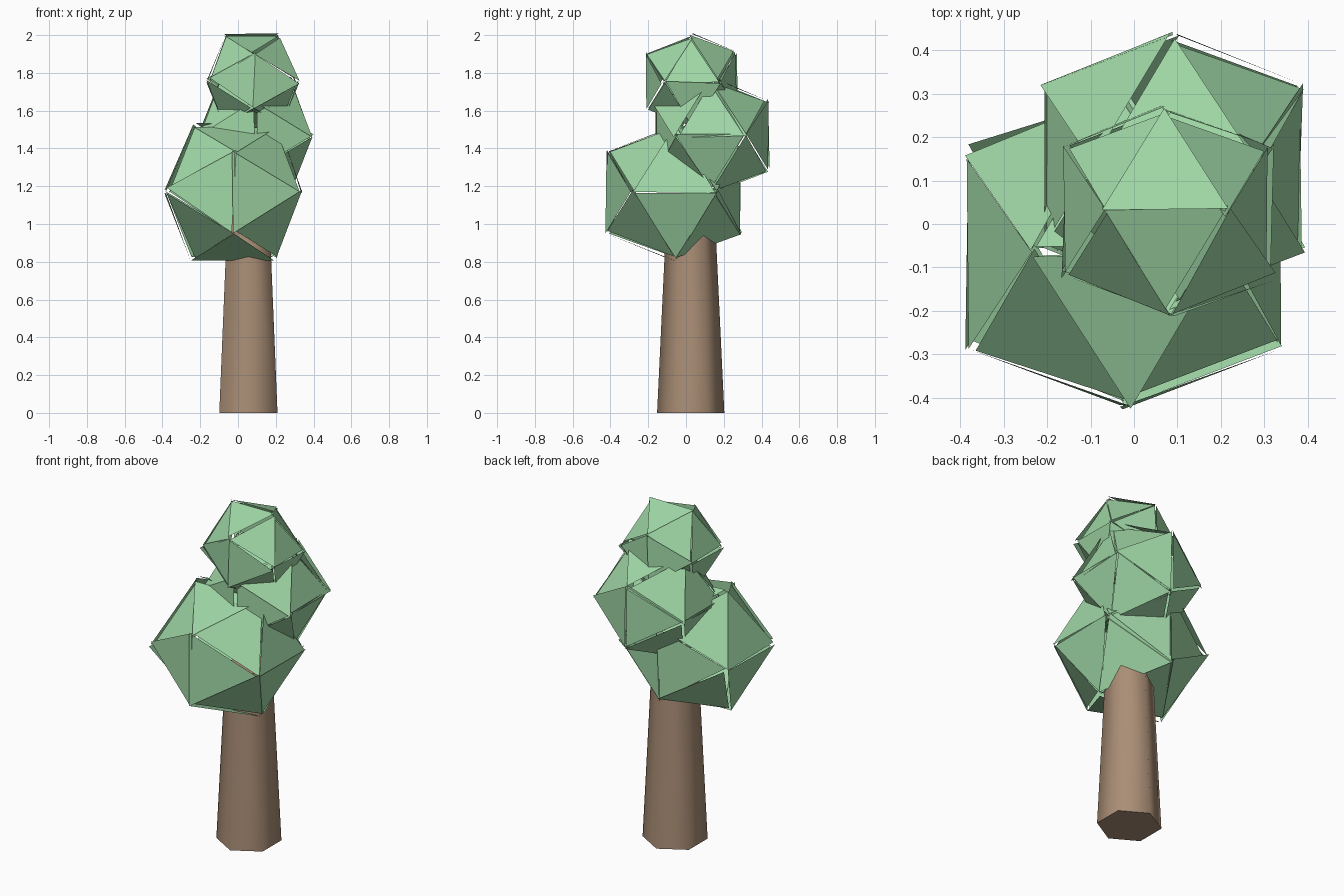
import bpy, bmesh, math, random
from mathutils import Vector, Matrix

if "Cube" in bpy.data.objects:
    bpy.data.objects.remove(bpy.data.objects["Cube"])

random.seed(4)


def material(name, color):
    m = bpy.data.materials.new(name)
    m.diffuse_color = color
    m.use_nodes = True
    m.node_tree.nodes["Principled BSDF"].inputs["Base Color"].default_value = m.diffuse_color
    return m


BARK = material("bark", (0.40, 0.27, 0.18, 1))
LEAF = material("leaf", (0.35, 0.68, 0.38, 1))

# Trunk: tapered six-sided column, smooth around its sides
H, R0, R1 = 1.05, 0.178, 0.128
bpy.ops.mesh.primitive_cone_add(vertices=6, radius1=R0, radius2=R1, depth=H,
                                location=(0.055, 0.025, H / 2))
trunk = bpy.context.object
trunk.name = "trunk"
trunk.data.materials.append(BARK)
bpy.ops.object.shade_smooth_by_angle(angle=math.radians(70))


# Foliage clump: icosahedron whose loose faces are each slightly shifted and tilted
def clump(name, center, radius):
    phi = (1 + math.sqrt(5)) / 2
    k = radius / math.hypot(1, phi)
    bm = bmesh.new()
    for s in (-k, k):
        for t in (-k * phi, k * phi):
            for co in ((0, t, s), (s, 0, t), (t, s, 0)):
                bm.verts.new(co)
    bmesh.ops.convex_hull(bm, input=bm.verts[:])
    bmesh.ops.recalc_face_normals(bm, faces=bm.faces[:])
    bmesh.ops.split_edges(bm, edges=bm.edges[:])
    for f in bm.faces:
        mid = f.calc_center_median()
        axis = Vector([random.uniform(-1, 1) for _ in range(3)]).normalized()
        rot = Matrix.Rotation(random.uniform(-0.06, 0.06), 3, axis)
        shift = Vector([random.uniform(-0.012, 0.012) for _ in range(3)])
        for v in f.verts:
            v.co = mid + rot @ (v.co - mid) + shift
    me = bpy.data.meshes.new(name)
    bm.to_mesh(me)
    bm.free()
    me.materials.append(LEAF)
    ob = bpy.data.objects.new(name, me)
    ob.location = center
    bpy.context.collection.objects.link(ob)


clump("lower_foliage", (-0.02, -0.06, 1.17), 0.416)
clump("middle_foliage", (0.095, 0.13, 1.47), 0.35)
clump("upper_foliage", (0.075, 0.03, 1.758), 0.277)
